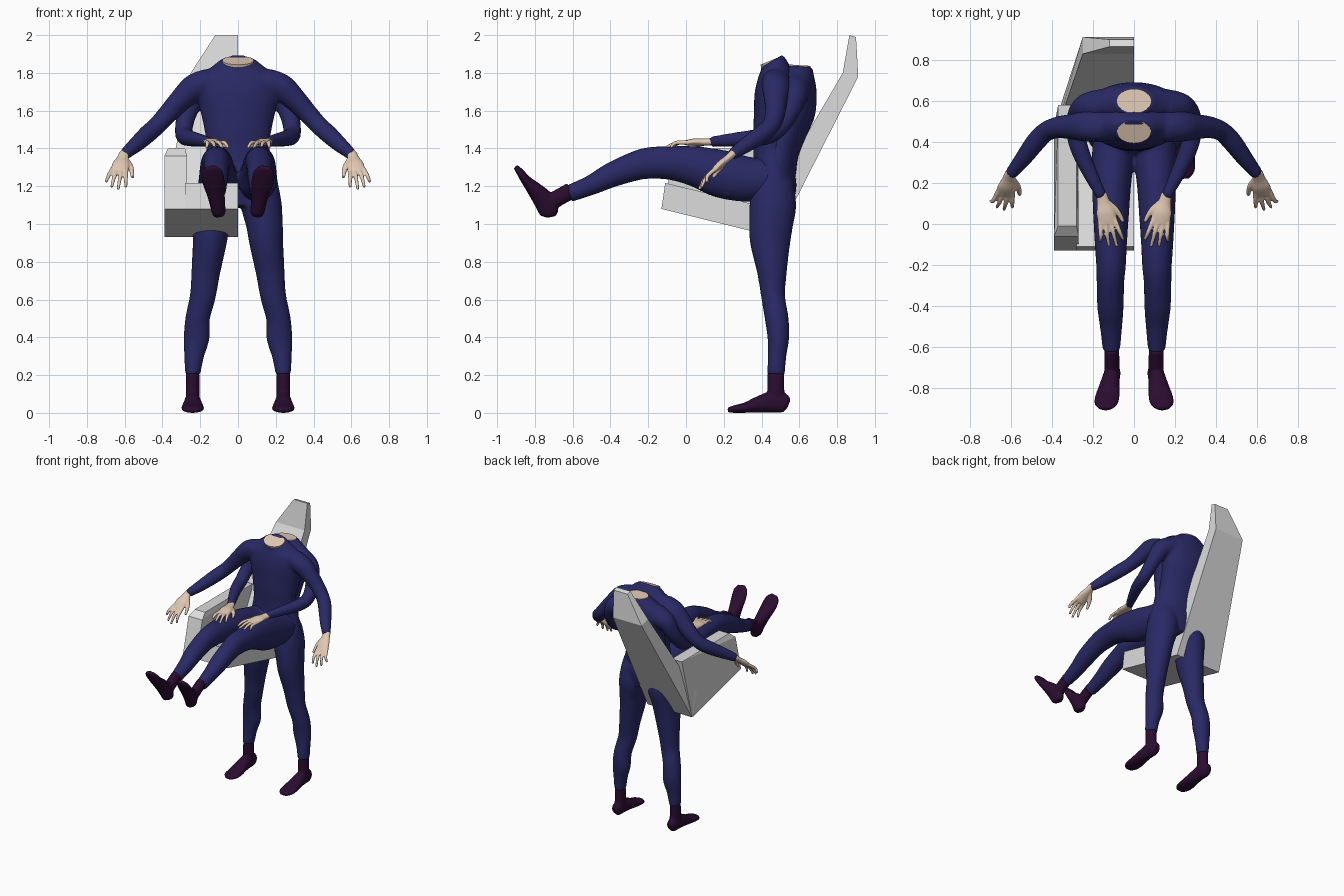
import bpy, bmesh, math
from mathutils import Matrix, Vector

cube = bpy.data.objects.get("Cube")
if cube:
    bpy.data.objects.remove(cube, do_unlink=True)


def material(name, rgb):
    m = bpy.data.materials.new(name)
    m.diffuse_color = (*rgb, 1)
    m.use_nodes = True
    m.node_tree.nodes["Principled BSDF"].inputs["Base Color"].default_value = (*rgb, 1)
    return m


NAVY = material("navy cloth", (0.022, 0.022, 0.13))
PLUM = material("dark plum sock", (0.024, 0.004, 0.03))
SKIN = material("pale skin", (0.75, 0.58, 0.45))
GREY = material("light grey shell", (0.72, 0.72, 0.72))
I = Matrix.Identity(4)
FLIP = Matrix.Scale(-1, 4, Vector((1, 0, 0)))
ARM_REF = Vector((1, 1, 1))
X_AXIS = Vector((1, 0, 0))


def spline(points, steps=4):
    """Catmull-Rom through sections of (x, y, z, half width, half depth)."""
    p = [points[0], *points, points[-1]]
    out = []
    for i in range(1, len(p) - 2):
        for k in range(steps):
            t = k / steps
            out.append([b + 0.5 * t * (c - a + t * (2*a - 5*b + 4*c - d + t * (3*(b - c) + d - a)))
                        for a, b, c, d in zip(*p[i - 1:i + 3])])
    return out + [list(points[-1])]


def loft(bm, points, ref=X_AXIS, matrix=I, sides=20):
    sections = spline(points)
    centres = [Vector(s[:3]) for s in sections]
    rings = []
    for i, s in enumerate(sections):
        tangent = (centres[min(i + 1, len(centres) - 1)] - centres[max(i - 1, 0)]).normalized()
        u = (ref - tangent * ref.dot(tangent)).normalized()
        v = tangent.cross(u)
        rings.append([bm.verts.new(matrix @ (centres[i] + u * s[3] * math.cos(a) + v * s[4] * math.sin(a)))
                      for a in (math.tau * k / sides for k in range(sides))])
    for r, q in zip(rings, rings[1:]):
        for k in range(sides):
            n = (k + 1) % sides
            bm.faces.new((r[k], r[n], q[n], q[k]))
    bm.faces.new(rings[0][::-1])
    bm.faces.new(rings[-1])


def finish(bm, name, mat, voxel=0, smooth=0):
    bmesh.ops.recalc_face_normals(bm, faces=bm.faces)
    mesh = bpy.data.meshes.new(name)
    bm.to_mesh(mesh)
    bm.free()
    mesh.materials.append(mat)
    ob = bpy.data.objects.new(name, mesh)
    bpy.context.collection.objects.link(ob)
    if voxel:
        r = ob.modifiers.new("blend", 'REMESH')
        r.mode, r.voxel_size, r.use_smooth_shade = 'VOXEL', voxel, True
        s = ob.modifiers.new("relax", 'SMOOTH')
        s.factor, s.iterations = 0.5, smooth
    return ob


def suit(name, torso, leg, arm):
    bm = bmesh.new()
    loft(bm, [(0, *s) for s in torso], sides=32)
    for side in (I, FLIP):
        loft(bm, leg, matrix=side)
        loft(bm, arm, ARM_REF, side)
    finish(bm, name, NAVY, 0.011, 6)


def socks(name, ankle, pitch, yaw):
    bm = bmesh.new()
    pose = (Matrix.Translation(ankle) @ Matrix.Rotation(math.radians(pitch), 4, 'X')
            @ Matrix.Rotation(math.radians(yaw), 4, 'Z'))
    for side in (I, FLIP):
        loft(bm, [(0, 0, 0.01, .036, .045), (0, 0, -.08, .037, .045), (0, .005, -.16, .036, .05)], matrix=side @ pose)
        loft(bm, [(0, .068, -.155, .022, .025), (0, .045, -.148, .036, .05), (0, -.02, -.142, .042, .056),
                  (0, -.09, -.155, .05, .044), (0, -.16, -.172, .06, .028), (0, -.22, -.18, .056, .02),
                  (0, -.255, -.186, .03, .013)], matrix=side @ pose)
    finish(bm, name, PLUM, 0.007, 3)


def hands(name, wrist, direction):
    bm = bmesh.new()
    y = -Vector(direction).normalized()
    x = (X_AXIS - y * y.x).normalized()
    pose = Matrix.Translation(wrist) @ Matrix((x, y, x.cross(y))).transposed().to_4x4()
    for side in (I, FLIP):
        m = side @ pose
        loft(bm, [(0, .02, 0, .026, .021), (0, -.03, 0, .033, .019), (0, -.08, .003, .046, .019),
                  (0, -.135, 0, .045, .014)], matrix=m)
        for k, reach in enumerate((.225, .25, .24, .205)):
            fx = (k - 1.5) * .024
            loft(bm, [(fx, -.11, 0, .012, .012), (fx * 1.3, -.18, .002, .011, .011),
                      (fx * 1.55, -reach, -.022, .008, .008)], matrix=m, sides=10)
        loft(bm, [(-.02, -.03, -.004, .016, .014), (-.055, -.08, -.012, .015, .014),
                  (-.075, -.14, -.022, .009, .009)], matrix=m, sides=10)
    finish(bm, name, SKIN, 0.0055, 2)


def neck(name, bottom, top):
    bm = bmesh.new()
    loft(bm, [(0, *bottom, .083, .06), (0, *top, .083, .06)], sides=32)
    finish(bm, name, SKIN)


def hull(name, points):
    bm = bmesh.new()
    for p in points:
        bm.verts.new(p)
    bmesh.ops.convex_hull(bm, input=bm.verts)
    bmesh.ops.dissolve_limit(bm, angle_limit=0.01, verts=bm.verts, edges=bm.edges)
    finish(bm, name, GREY)


# Standing figure: torso rows are y, z, half width, half depth
suit("standing_suit",
     [(.46, 1.09, .16, .1), (.465, 1.2, .212, .12), (.46, 1.3, .19, .108), (.455, 1.4, .168, .097),
      (.46, 1.5, .178, .104), (.475, 1.6, .2, .116), (.478, 1.7, .218, .114), (.476, 1.78, .205, .095),
      (.468, 1.83, .14, .077), (.452, 1.862, .092, .068)],
     [(.11, .46, 1.22, .1, .11), (.124, .46, 1.1, .108, .124), (.14, .45, 1, .098, .117),
      (.15, .446, .9, .09, .107), (.17, .455, .75, .077, .08), (.186, .461, .62, .069, .064),
      (.214, .48, .5, .065, .063), (.219, .489, .4, .069, .058), (.233, .482, .3, .053, .049),
      (.24, .476, .2, .04, .048)],
     [(.15, .48, 1.745, .075, .085), (.23, .478, 1.72, .073, .08), (.3, .475, 1.66, .06, .065),
      (.37, .472, 1.585, .052, .055), (.43, .45, 1.52, .049, .049), (.48, .4, 1.475, .049, .049),
      (.54, .32, 1.42, .042, .042), (.605, .24, 1.365, .03, .03)])
socks("standing_socks", (.24, .476, .2), 0, 0)
hands("standing_hands", (.605, .24, 1.365), (.05, -.19, -.17))
neck("standing_neck", (.466, 1.825), (.449, 1.866))

# Seated figure
suit("seated_suit",
     [(.41, 1.16, .15, .09), (.455, 1.25, .19, .12), (.49, 1.38, .168, .107), (.53, 1.5, .173, .112),
      (.566, 1.6, .192, .12), (.587, 1.7, .208, .106), (.593, 1.77, .192, .09), (.598, 1.81, .13, .077),
      (.6, 1.836, .092, .067)],
     [(.1, .43, 1.23, .1, .11), (.105, .3, 1.24, .102, .122), (.11, .18, 1.267, .095, .127),
      (.112, .05, 1.305, .088, .108), (.113, -.08, 1.323, .08, .09), (.112, -.2, 1.322, .073, .084),
      (.115, -.28, 1.303, .068, .077), (.115, -.4, 1.257, .065, .066), (.112, -.5, 1.207, .055, .054),
      (.11, -.62, 1.16, .042, .046)],
     [(.15, .585, 1.72, .07, .08), (.225, .575, 1.68, .064, .07), (.265, .55, 1.6, .053, .055),
      (.285, .5, 1.52, .048, .05), (.285, .44, 1.47, .047, .047), (.26, .35, 1.455, .044, .044),
      (.21, .24, 1.445, .037, .036), (.155, .13, 1.435, .028, .026)])
socks("seated_socks", (.108, -.616, 1.172), -61, 8)
hands("seated_hands", (.155, .13, 1.435), (-.055, -.25, -.01))
neck("seated_neck", (.598, 1.81), (.6, 1.841))

# Half seat shell: cushion, armrest, backrest and headrest
hull("seat_base", [(x, y, z) for x in (-.28, 0)
                   for y, z in ((-.13, 1.08), (-.11, 1.217), (.5, 1.07), (.48, .93))])
hull("armrest", [(x, y, z) for x in (-.39, -.27) for y, z in ((-.13, 1.08), (-.06, 1.36), (.48, .93))]
     + [(x, y, z) for x in (-.37, -.28) for y, z in ((-.01, 1.4), (.58, 1.4))])
hull("backrest", [(x, y, z) for x in (-.39, 0) for y, z in ((.48, .93), (.42, 1.1))]
     + [(x, y, z) for x in (-.25, 0) for y, z in ((.912, 1.78), (.83, 1.8))])
hull("headrest", [(x, y, z) for x in (-.25, 0) for y, z in ((.912, 1.78), (.83, 1.8))]
     + [(x, y, z) for x in (-.12, 0) for y, z in ((.9, 1.99), (.865, 2))])
